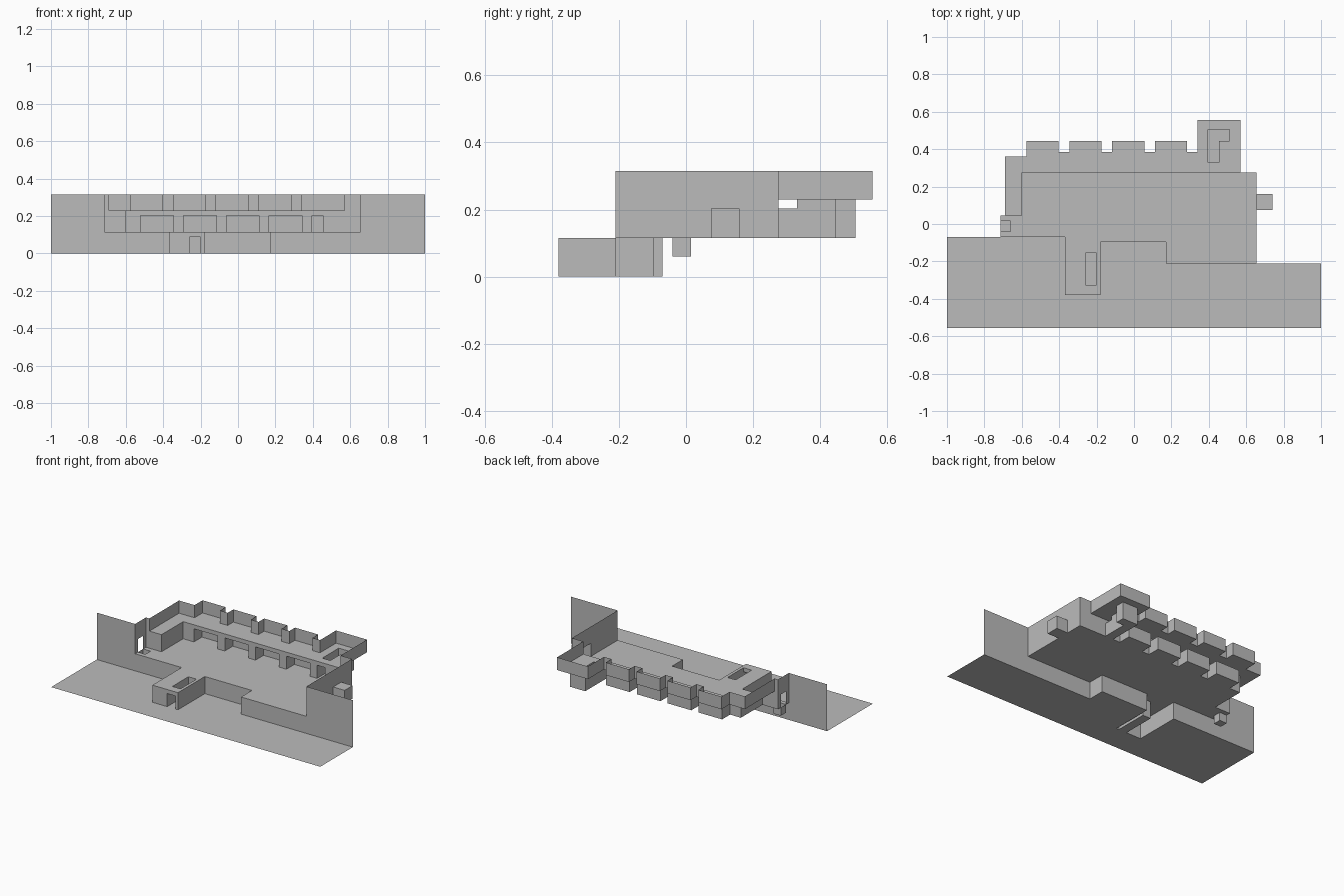
import bpy
import bmesh

cube = bpy.data.objects.get("Cube")
if cube:
    bpy.data.objects.remove(cube)

stone = bpy.data.materials.new("plain grey")
stone.use_nodes = True
GREY = (0.5, 0.5, 0.5, 1)
stone.diffuse_color = GREY
stone.node_tree.nodes["Principled BSDF"].inputs["Base Color"].default_value = GREY

# Levels and main lines of the terrain
MID, UP, TOP = 0.115, 0.23, 0.315
DOOR = 0.088
LEFT, RIGHT = -0.715, 0.655
BACK, SIDE = 0.275, 0.045


def build(name, polygons):
    """Make one object from flat polygons."""
    bm = bmesh.new()
    for poly in polygons:
        bm.faces.new([bm.verts.new(p) for p in poly])
    bmesh.ops.remove_doubles(bm, verts=bm.verts, dist=0.0005)
    mesh = bpy.data.meshes.new(name)
    bm.to_mesh(mesh)
    bm.free()
    mesh.materials.append(stone)
    obj = bpy.data.objects.new(name, mesh)
    bpy.context.collection.objects.link(obj)
    return obj


def floor(points, z, down=False):
    poly = [(x, y, z) for x, y in points]
    return poly[::-1] if down else poly


def rect(x0, x1, y0, y1):
    return [(x0, y0), (x1, y0), (x1, y1), (x0, y1)]


def wall(a, b, z0, z1, doors=()):
    """Upright sheet from a to b; doors are (start, end) distances along it."""
    length = ((b[0] - a[0]) ** 2 + (b[1] - a[1]) ** 2) ** 0.5

    def at(s, z):
        t = s / length
        return (a[0] + (b[0] - a[0]) * t, a[1] + (b[1] - a[1]) * t, z)

    poly = [at(0, z0)]
    for s, e in doors:
        poly += [at(s, z0), at(s, z0 + DOOR), at(e, z0 + DOOR), at(e, z0)]
    return poly + [at(length, z0), at(length, z1), at(0, z1)]


def walls(path, z0, z1):
    return [wall(a, b, z0, z1) for a, b in zip(path, path[1:])]


def niche(path, z):
    """Covered recess behind a doorway, open at the ends of the path."""
    return walls(path, z, z + DOOR) + [
        floor(path, z, True), floor(path, z + DOOR)]


def stairwell(x0, x1, y0, y1, shaft, z0, z1):
    """Covered passage from y0 to y1 leading into an open shaft."""
    head = z0 + DOOR
    plan = [(x0, y0), (x0, y1)] + shaft + [(x1, y1), (x1, y0)]
    return (walls([(x0, y0), (x0, y1)], z0, head)
            + walls([(x1, y1), (x1, y0)], z0, head)
            + walls([(x0, y1)] + shaft + [(x1, y1)], z0, z1)
            + [wall((x1, y1), (x0, y1), head, z1),
               floor(plan, z0, True),
               floor(rect(x0, x1, y0, y1), head, True)])


# Low ground and the stepped bank behind it
bank = [(LEFT, -0.07), (-0.37, -0.07), (-0.37, -0.38), (-0.18, -0.38),
        (-0.18, -0.095), (0.17, -0.095), (0.17, -0.21), (RIGHT, -0.21)]
build("ground", [floor([(-1, -0.555), (1, -0.555), (1, -0.21)]
                       + bank[::-1] + [(-1, -0.07)], 0)])
bank_faces = walls(bank, 0, MID)
bank_faces[2] = wall(bank[2], bank[3], 0, MID, [(0.11, 0.17)])
build("bank_wall", bank_faces)
build("left_end_wall", [wall((-1, -0.07), bank[0], 0, TOP)])
build("right_end_wall", [wall(bank[-1], (1, -0.21), 0, TOP)])

# Middle floor in two halves that meet across the stair slot
S0, S1, SA, SB = -0.26, -0.20, -0.325, -0.155
P0, P1, PX = -0.04, 0.015, -0.66
mid = (S0 + S1) / 2
left_half = bank[:3] + [
    (mid, -0.38), (mid, SA), (S0, SA), (S0, SB), (mid, SB), (mid, BACK),
    (-0.60, BACK), (-0.60, SIDE), (LEFT, SIDE),
    (LEFT, P1), (PX, P1), (PX, P0), (LEFT, P0)]
right_half = [(mid, -0.38)] + bank[3:] + [
    (RIGHT, BACK), (mid, BACK), (mid, SB), (S1, SB), (S1, SA), (mid, SA)]
build("middle_floor", [floor(left_half, MID), floor(right_half, MID)])
build("front_stairwell", stairwell(S0, S1, -0.38, SA,
                                   [(S0, SB), (S1, SB)], 0, MID))

# Left gateway with a sunken pit under it
build("left_gate_wall", [
    wall((LEFT, -0.07), (LEFT, SIDE), MID, TOP, [(P0 + 0.07, P1 + 0.07)]),
    wall((LEFT, SIDE), (-0.69, SIDE), MID, TOP)])
pit = [(LEFT, P0), (LEFT, P1), (PX, P1), (PX, P0)]
build("gate_pit", walls(pit + pit[:1], 0.06, MID)
      + [floor(pit, 0.06, True)])

# Right side wall with a small recess
build("right_wall", [
    wall((0.57, BACK), (RIGHT, BACK), MID, TOP),
    wall((RIGHT, BACK), (RIGHT, -0.21), MID, TOP, [(0.115, 0.20)])])
build("right_niche", niche([(RIGHT, 0.16), (0.74, 0.16),
                            (0.74, 0.075), (RIGHT, 0.075)], MID))

# Ledge front with its row of recesses and the back stair door
niches = [(-0.52 + i * 0.229, -0.345 + i * 0.229) for i in range(4)]
T0, T1 = 0.395, 0.455
openings = [(a + 0.60, b + 0.60) for a, b in niches + [(T0, T1)]]
build("ledge_wall", [
    wall((-0.69, SIDE), (-0.60, SIDE), MID, UP),
    wall((-0.60, SIDE), (-0.60, BACK), MID, UP),
    wall((-0.60, BACK), (0.57, BACK), MID, UP, openings)])
for i, (a, b) in enumerate(niches):
    build(f"back_niche_{i + 1}", niche(
        [(a, BACK), (a, 0.36), (b, 0.36), (b, BACK)], MID))
build("back_stairwell", stairwell(
    T0, T1, BACK, 0.33,
    [(T0, 0.505), (0.51, 0.505), (0.51, 0.445), (T1, 0.445)], MID, UP))

# Upper ledge, its notched outline and the parapet around it
outline = [(-0.69, SIDE), (-0.69, 0.36), (-0.575, 0.36)]
for i in range(4):
    x = -0.575 + i * 0.229
    outline += [(x, 0.445), (x + 0.172, 0.445), (x + 0.172, 0.385)]
    outline.append((x + 0.229, 0.385))
outline[-1] = (0.34, 0.385)
outline += [(0.34, 0.555), (0.57, 0.555), (0.57, BACK)]
build("parapet", walls(outline, UP, TOP))
cut = (T0 + T1) / 2
upper_left = outline[:-2] + [
    (cut, 0.555), (cut, 0.505), (T0, 0.505), (T0, 0.33), (cut, 0.33),
    (cut, BACK), (-0.60, BACK), (-0.60, SIDE)]
upper_right = [
    (cut, 0.555), (0.57, 0.555), (0.57, BACK), (cut, BACK), (cut, 0.33),
    (T1, 0.33), (T1, 0.445), (0.51, 0.445), (0.51, 0.505), (cut, 0.505)]
build("upper_ledge", [floor(upper_left, UP, True), floor(upper_right, UP, True)])
